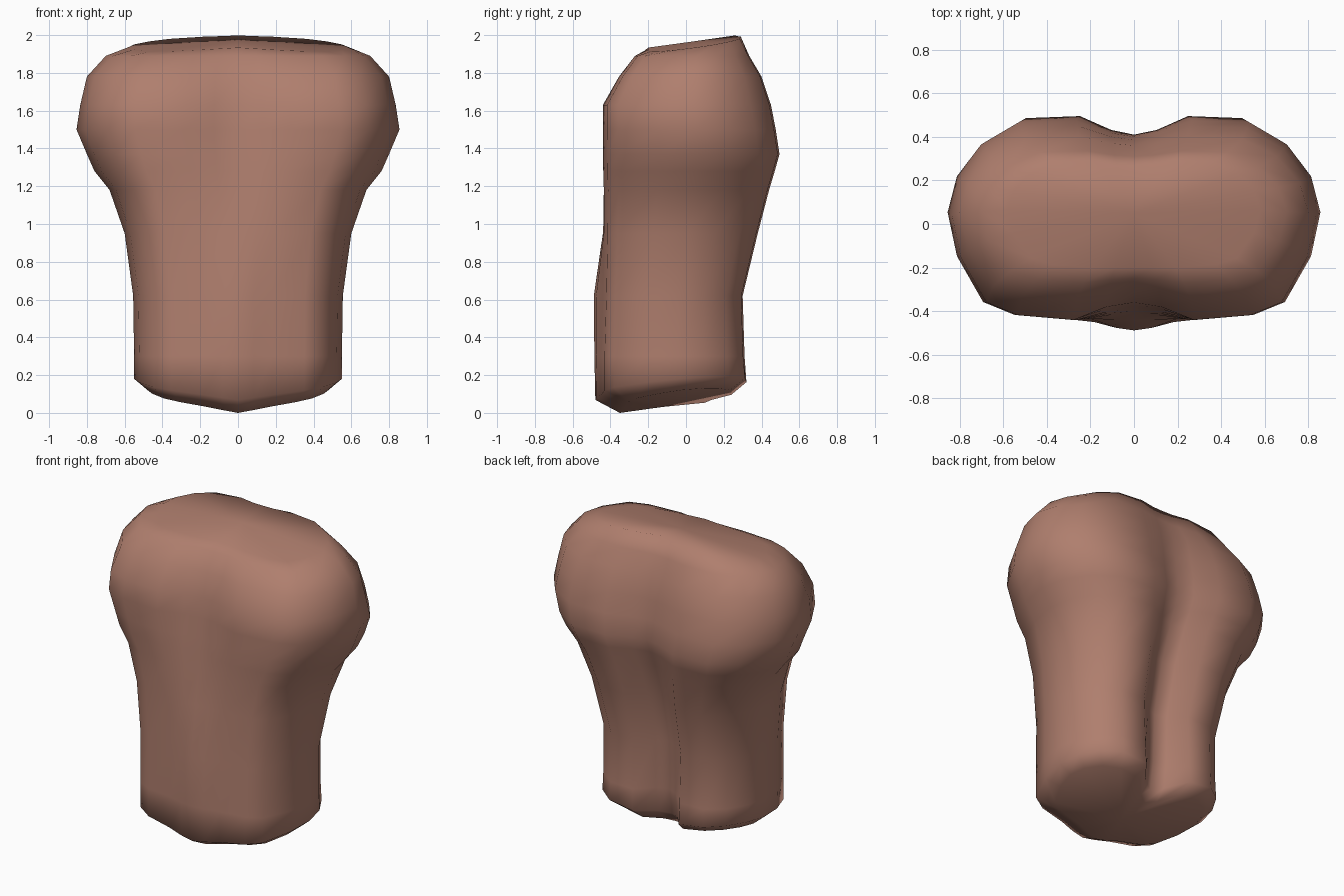
import bpy, bmesh

skin = bpy.data.materials.new("warm brown")
skin.diffuse_color = (0.43, 0.21, 0.155, 1)

# Each row: height, half width, front centre y, front side y, back side y, back centre y,
# height slope along |x|, height slope along y
ROWS = [
    (0.045, 0.48, -0.35, -0.32, 0.24, 0.10, 0.17, 0.12),
    (0.115, 0.55, -0.48, -0.45, 0.32, 0.15, 0.13, 0.09),
    (0.30, 0.55, -0.485, -0.45, 0.31, 0.18, 0, 0),
    (0.62, 0.555, -0.488, -0.44, 0.30, 0.19, 0, 0),
    (0.95, 0.60, -0.44, -0.435, 0.38, 0.26, 0, 0),
    (1.18, 0.68, -0.41, -0.435, 0.44, 0.34, 0, 0),
    (1.28, 0.76, -0.40, -0.438, 0.47, 0.38, 0, 0),
    (1.37, 0.80, -0.39, -0.44, 0.495, 0.41, 0, 0),
    (1.50, 0.855, -0.375, -0.44, 0.475, 0.40, 0, 0),
    (1.63, 0.835, -0.36, -0.44, 0.45, 0.385, 0, 0),
    (1.78, 0.80, -0.32, -0.355, 0.40, 0.36, 0, 0),
    (1.89, 0.70, -0.25, -0.27, 0.335, 0.31, 0, 0),
    (1.962, 0.58, -0.20, -0.20, 0.29, 0.26, -0.06, 0.14),
]
# Half outline: width fraction, front-to-back fraction, pull towards the centre groove
HALF = [(0, 0, 1), (0.15, 0, 0.75), (0.33, 0, 0), (0.64, 0.025, 0), (0.81, 0.09, 0),
        (0.95, 0.32, 0), (1, 0.54, 0), (0.95, 0.72, 0), (0.82, 0.88, 0),
        (0.62, 0.99, 0), (0.31, 1, 0), (0.13, 1, 0.75), (0, 1, 1)]


def ring(bm, row):
    z, w, fc, fs, bs, bc, sx, sy = row
    half = []
    for fx, t, pull in HALF:
        y = fs + (bs - fs) * t
        y += pull * ((fc - fs) if t < 0.5 else (bc - bs))
        x = fx * w
        half.append((x, y, z + sx * x + sy * y))
    left = [(-x, y, h) for x, y, h in reversed(half[1:-1])]
    return [bm.verts.new(c) for c in half + left]


def cap(bm, verts, centre):
    c = bm.verts.new(centre)
    for i, v in enumerate(verts):
        bm.faces.new((v, verts[(i + 1) % len(verts)], c))


# Torso with shoulders, lofted through the rows
bm = bmesh.new()
rings = [ring(bm, r) for r in ROWS]
for a, b in zip(rings, rings[1:]):
    n = len(a)
    for i in range(n):
        j = (i + 1) % n
        bm.faces.new((a[i], a[j], b[j], b[i]))
cap(bm, rings[0], (0, -0.12, 0.035))
cap(bm, rings[-1], (0, 0.05, 1.968))
bmesh.ops.recalc_face_normals(bm, faces=bm.faces)

# Rest the underside exactly on the ground
low = min(v.co.z for v in bm.verts)
for v in bm.verts:
    if v.co.z < 0.25:
        v.co.z -= low

me = bpy.data.meshes.new("torso")
bm.to_mesh(me)
bm.free()
me.materials.append(skin)
for p in me.polygons:
    p.use_smooth = True
torso = bpy.data.objects.new("torso", me)
bpy.context.collection.objects.link(torso)
